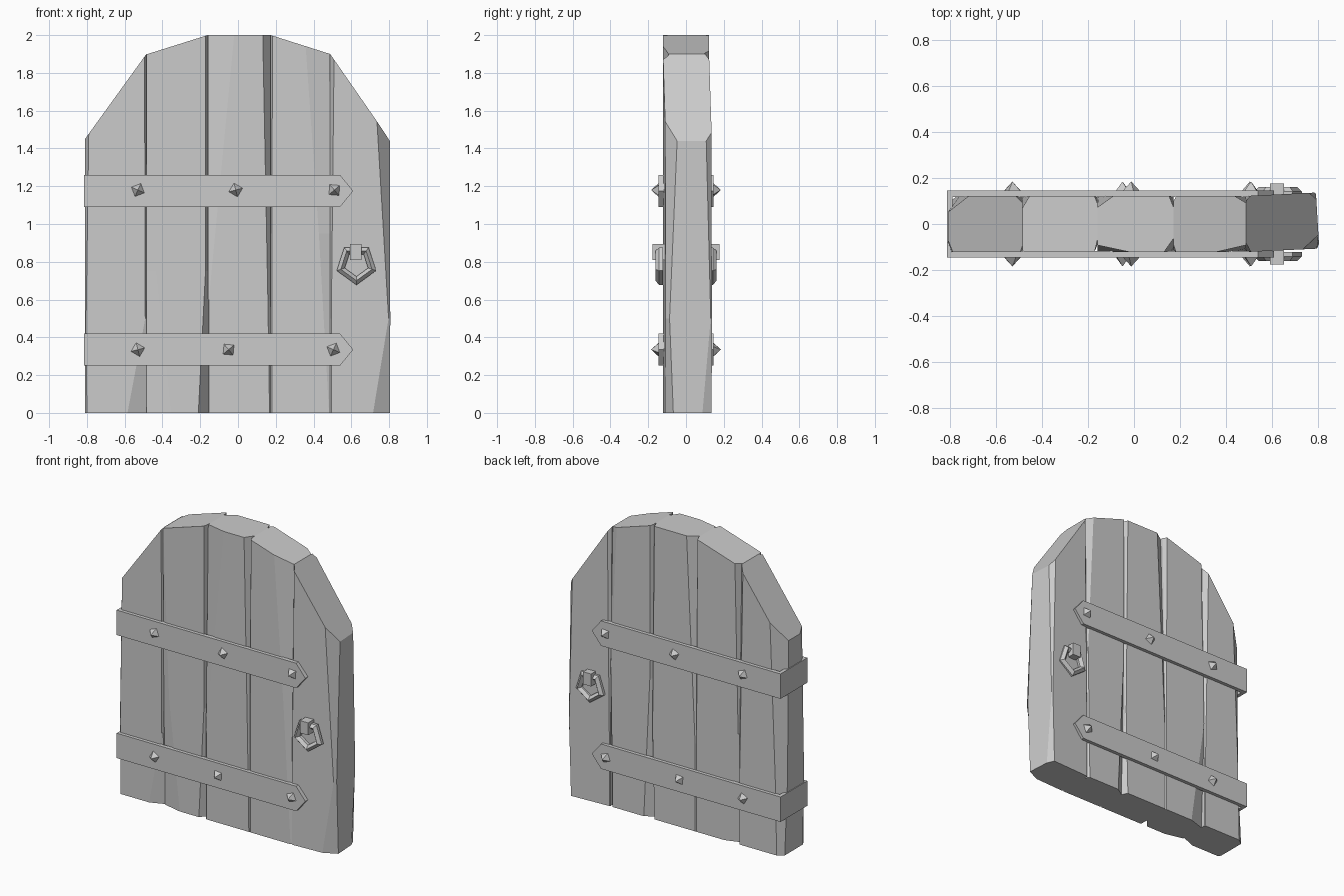
import bpy, bmesh, math
from mathutils import Matrix, Vector

if "Cube" in bpy.data.objects:
    bpy.data.objects.remove(bpy.data.objects["Cube"])


def finish(bm, name):
    bmesh.ops.recalc_face_normals(bm, faces=bm.faces)
    me = bpy.data.meshes.new(name)
    bm.to_mesh(me)
    bm.free()
    ob = bpy.data.objects.new(name, me)
    bpy.context.collection.objects.link(ob)
    return ob


def loft(bm, rings, closed=False):
    vs = [[bm.verts.new(p) for p in r] for r in rings]
    n = len(vs[0])
    count = len(vs) if closed else len(vs) - 1
    for k in range(count):
        a, b = vs[k], vs[(k + 1) % len(vs)]
        for i in range(n):
            j = (i + 1) % n
            bm.faces.new((a[i], a[j], b[j], b[i]))
    if not closed:
        bm.faces.new(vs[0][::-1])
        bm.faces.new(vs[-1])


def box(bm, lo, hi):
    loft(bm, [[(lo[0], lo[1], z), (hi[0], lo[1], z), (hi[0], hi[1], z), (lo[0], hi[1], z)]
              for z in (lo[2], hi[2])])


# Plank: octagonal section whose split corners change at bottom, middle and top
def plank(name, x0, x1, ztop0, ztop1, zmid, corners, shear=0.0):
    bm = bmesh.new()
    rings = []
    y = 0.122
    for level in range(3):
        (a, b), (c, d), (e, f), (g, h) = [corner[level] for corner in corners]
        pts = [(x0, -y + b), (x0 + a, -y), (x1 - c, -y), (x1, -y + d),
               (x1, y - f), (x1 - e, y), (x0 + g, y), (x0, y - h)]
        ring = []
        for px, py in pts:
            t = (px - x0) / (x1 - x0)
            z = (0, zmid, ztop0 + (ztop1 - ztop0) * t)[level]
            # shear twists the plank slightly in plan
            ring.append((px - shear * 2 * py * t, py + shear * t * 0.5, z))
        rings.append(ring)
    loft(bm, rings)
    return finish(bm, name)


S = (0.006, 0.006)
# corners in order: front left, front right, back right, back left
plank("plank_1", -0.81, -0.485, 1.45, 1.9, 0.5, [
    [(.01, .02), S, (.02, .05)],
    [(.10, .04), S, (.01, .03)],
    [S, S, (.03, .03)],
    [(.04, .03), (.05, .06), (.09, .07)]])
plank("plank_2", -0.485, -0.16, 1.898, 2.0, 0.75, [
    [(.13, .03), (.05, .015), S],
    [(.05, .06), (.012, .03), (.012, .05)],
    [S, S, (.012, .03)],
    [(.11, .035), S, (.03, .05)]])
plank("plank_3", -0.16, 0.173, 2.0, 2.0, 0.6, [
    [S, S, (.14, .03)],
    [S, (.015, .02), (.042, .06)],
    [(.02, .04), S, (.02, .05)],
    [S, S, (.07, .05)]])
plank("plank_4", 0.173, 0.488, 2.0, 1.9, 0.95, [
    [S, S, (.01, .03)],
    [S, (.06, .015), (.13, .03)],
    [(.02, .03), S, (.05, .03)],
    [(.06, .04), (.015, .02), (.012, .02)]])
plank("plank_5", 0.488, 0.80, 1.9, 1.44, 0.5, [
    [S, S, (.02, .04)],
    [(.09, .04), (.01, .02), (.07, .06)],
    [(.02, .05), S, (.03, .03)],
    [S, S, (.02, .02)]], shear=0.03)

# Iron straps: pointed on both faces, wrapped around the hinge edge
for name, z0 in (("lower_strap", 0.25), ("upper_strap", 1.09)):
    bm = bmesh.new()
    z1 = z0 + 0.17
    outline = [(-0.815, z0), (0.54, z0), (0.61, (z0 + z1) / 2), (0.54, z1), (-0.815, z1)]
    for s in (-1, 1):
        loft(bm, [[(x, s * d, z) for x, z in outline] for d in (0.117, 0.145)])
    box(bm, (-0.815, -0.117, z0), (-0.79, 0.117, z1))
    finish(bm, name)

# Four-sided pointed studs on both faces
for row, (z, xs) in enumerate(((0.335, (-0.53, -0.05, 0.505)), (1.18, (-0.53, -0.012, 0.51)))):
    for i, x in enumerate(xs):
        for s, side in ((-1, "front"), (1, "back")):
            bm = bmesh.new()
            bmesh.ops.create_cone(bm, segments=4, radius1=0.047, radius2=0, depth=0.05, cap_ends=True)
            m = (Matrix.Translation((x, s * 0.16, z))
                 @ Matrix.Rotation(-s * math.pi / 2, 4, 'X')
                 @ Matrix.Rotation(0.25 + 0.45 * ((i + row * 2) % 3), 4, 'Z'))
            bm.transform(m)
            finish(bm, f"{side}_stud_{row}_{i}")

# Pentagonal ring handles with square holders
for s, side in ((-1, "front"), (1, "back")):
    bm = bmesh.new()
    rings = []
    for k in range(5):
        a = -math.pi / 2 + k * math.tau / 5
        ring = []
        for r, y in ((0.11, 0.122), (0.11, 0.142), (0.087, 0.162), (0.065, 0.142), (0.065, 0.122)):
            ring.append((0.627 + r * math.cos(a), s * y, 0.787 + r * math.sin(a)))
        rings.append(ring)
    loft(bm, rings, closed=True)
    finish(bm, side + "_ring_handle")
    bm = bmesh.new()
    ya, yb = sorted((s * 0.11, s * 0.177))
    box(bm, (0.593, ya, 0.81), (0.653, yb, 0.895))
    finish(bm, side + "_ring_holder")
